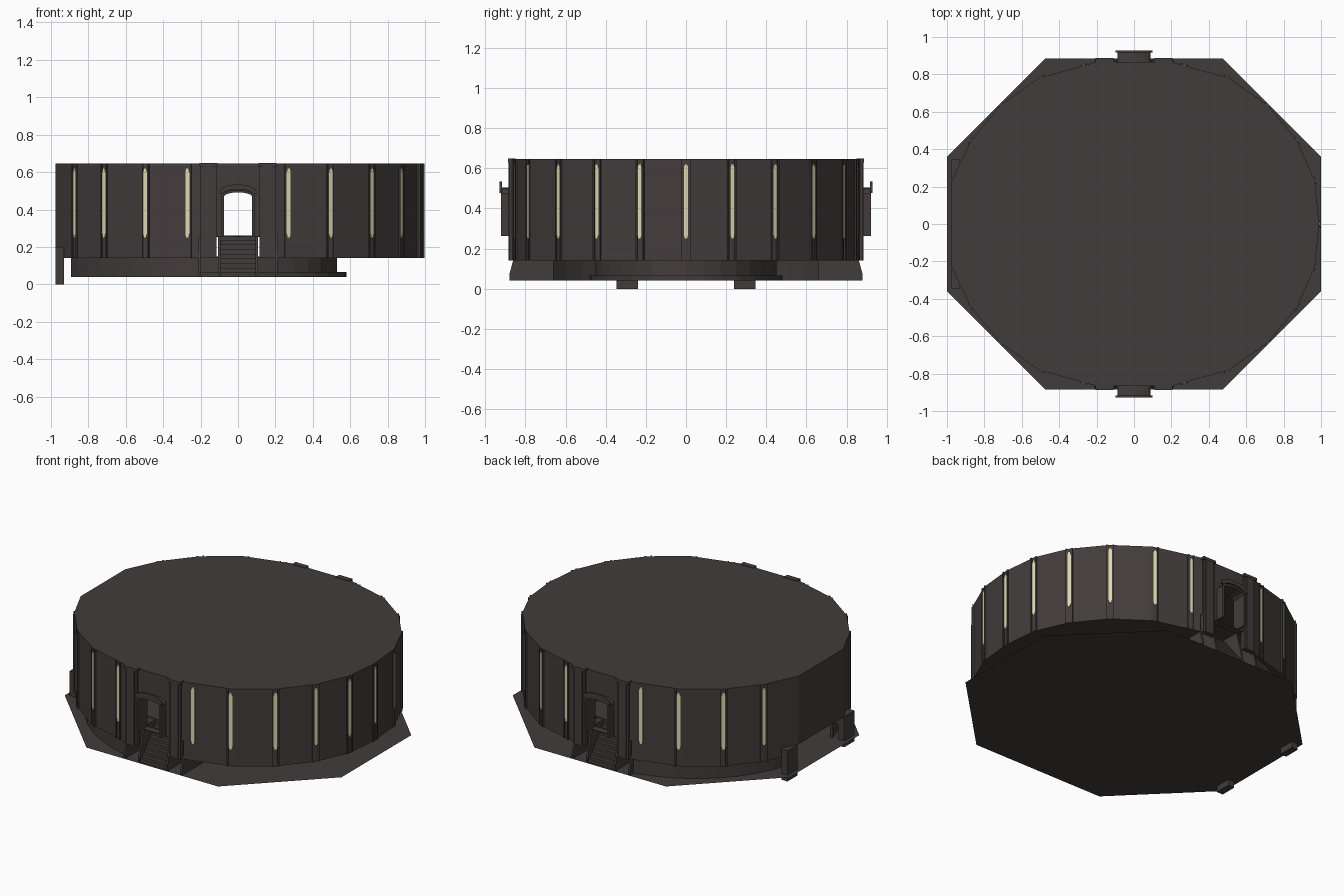
import bpy, bmesh, math
from mathutils import Matrix, Vector

if "Cube" in bpy.data.objects:
    bpy.data.objects.remove(bpy.data.objects["Cube"])

def mat(name, c):
    m = bpy.data.materials.new(name)
    m.diffuse_color = (*c, 1)
    m.use_nodes = True
    m.node_tree.nodes["Principled BSDF"].inputs["Base Color"].default_value = m.diffuse_color
    return m

STONE = mat("dark stone", (0.055, 0.046, 0.045))
GLOW = mat("pale window glow", (0.72, 0.70, 0.44))

def finish(name, bm, m=STONE):
    bmesh.ops.recalc_face_normals(bm, faces=bm.faces)
    me = bpy.data.meshes.new(name)
    bm.to_mesh(me)
    bm.free()
    ob = bpy.data.objects.new(name, me)
    bpy.context.collection.objects.link(ob)
    me.materials.append(m)
    return ob

def prism(name, pts, a, b, m=STONE, M=None):
    """Extrude a 2D outline from height a to b; M places it."""
    bm = bmesh.new()
    f = bm.faces.new([bm.verts.new((x, y, a)) for x, y in pts])
    if b != a:
        r = bmesh.ops.extrude_face_region(bm, geom=[f])
        vs = [v for v in r["geom"] if isinstance(v, bmesh.types.BMVert)]
        bmesh.ops.translate(bm, verts=vs, vec=(0, 0, b - a))
    if M:
        bm.transform(M)
    return finish(name, bm, m)

def box(name, x0, x1, y0, y1, z0, z1, m=STONE):
    return prism(name, [(x0, y0), (x1, y0), (x1, y1), (x0, y1)], z0, z1, m)

def ellipse(rx, ry, n, cx=0, cy=0):
    return [(cx + rx * math.cos(2 * math.pi * i / n),
             cy + ry * math.sin(2 * math.pi * i / n)) for i in range(n)]

def cut(ob, cutters):
    for c in cutters:
        md = ob.modifiers.new("cut", 'BOOLEAN')
        md.operation = 'DIFFERENCE'
        md.solver = 'EXACT'
        md.object = c
        c.hide_render = True
    bpy.context.view_layer.update()
    ev = ob.evaluated_get(bpy.context.evaluated_depsgraph_get())
    me = bpy.data.meshes.new_from_object(ev)
    ob.modifiers.clear()
    ob.data = me

# frames: outline (x, z) extruded along y
UPRIGHT = Matrix(((1, 0, 0, 0), (0, 0, 1, 0), (0, 1, 0, 0), (0, 0, 0, 1)))
# outline (y, z) extruded along x
SIDE = Matrix(((0, 0, 1, 0), (1, 0, 0, 0), (0, 1, 0, 0), (0, 0, 0, 1)))

BASE, LOW, TOP, SILL = 0.04, 0.14, 0.645, 0.262

# ground plate
half = [(0.475, -0.885), (1, -0.36), (1, 0.36), (0.475, 0.885)]
prism("ground_plate", half + [(-x, -y) for x, y in half], BASE, BASE)

# drum outline
q = [(0.2, 0.867), (0.51, 0.78), (0.72, 0.63), (0.875, 0.44), (0.967, 0.23)]
right = [(x, -y) for x, y in q] + [(0.99, 0)] + q[::-1]
left = [(-x, y) for x, y in q[:4]] + [(-0.975, 0.23), (-0.975, -0.23)] + [(-x, -y) for x, y in q[3::-1]]
outline = right + left

def arch(w, z0, spring, rise, n=6):
    pts = [(w, z0)]
    for i in range(n + 1):
        t = math.pi * i / n
        pts.append((w * math.cos(t), spring + rise * math.sin(t)))
    return pts + [(-w, z0)]

drum = prism("drum_wall_and_roof", outline, LOW, TOP)
skirt_arc = [math.radians(90 + 7.5 * i) for i in range(25)]
skirt = prism("lower_wall",
              [(0.93 * math.cos(t), 0.865 * math.sin(t)) for t in skirt_arc] +
              [(0.91 * math.cos(t), 0.845 * math.sin(t)) for t in skirt_arc[::-1]], BASE, LOW)
hollow = prism("hollow_cutter", [(x * 0.95, y * 0.95) for x, y in outline], LOW + 0.01, TOP - 0.01)
doors = prism("door_cutter", arch(0.078, SILL, 0.47, 0.025), -1.1, 1.1, M=UPRIGHT)
gate = box("gate_cutter", -1.1, -0.85, -0.24, 0.24, -0.1, 0.2)
bays = [box("stair_cutter", -0.21, 0.21, *sorted((s * 0.7, s * 1.1)), -0.1, SILL - 0.005) for s in (-1, 1)]
cut(drum, [hollow, doors, gate] + bays)
cut(skirt, [gate] + bays)
for c in [hollow, doors, gate] + bays:
    bpy.data.objects.remove(c)

# inner floor, foundation and roof columns
prism("inner_floor", ellipse(0.85, 0.72, 24), SILL - 0.01, SILL)
prism("foundation_step", ellipse(0.58, 0.48, 32), BASE, 0.065)
prism("foundation_core", ellipse(0.53, 0.45, 32), 0.065, LOW)
for x, y in ((0.34, 0.5), (0.34, -0.5), (0.67, 0)):
    prism("roof_column", ellipse(0.075, 0.075, 20, x, y), LOW + 0.01, TOP - 0.005)

# gate jambs on the left side
for s in (-1, 1):
    box("gate_jamb", -0.975, -0.93, *sorted((s * 0.24, s * 0.345)), 0, 0.2)

# window slits with narrow flanking ribs
def window(x, y):
    n = Vector((x / 0.96, y / 0.757, 0)).normalized()
    u = Vector((-n.y, n.x, 0))
    M = Matrix(((u.x, 0, n.x, x), (u.y, 0, n.y, y), (0, 1, 0, 0), (0, 0, 0, 1)))
    w = 0.011
    prism("window_slit", [(-w, 0.27), (-w / 2, 0.25), (w / 2, 0.25), (w, 0.27),
                          (w, 0.60), (w / 2, 0.62), (-w / 2, 0.62), (-w, 0.60)],
          -0.004, 0.004, GLOW, M)
    for s in (-1, 1):
        a, b = sorted((s * 0.013, s * 0.022))
        prism("window_rib", [(a, LOW), (b, LOW), (b, TOP), (a, TOP)], -0.02, 0.006, STONE, M)

spots = [(0.27, 0.848), (0.495, 0.784), (0.715, 0.634), (0.872, 0.443)]
for sx in (-1, 1):
    for sy in (-1, 1):
        for x, y in spots:
            window(sx * x, sy * y)
for y in (-0.23, 0, 0.23):
    window(0.99 if y == 0 else 0.967, y)

# entrances at front and back
for s in (-1, 1):
    def span(a, b):
        return sorted((s * a, s * b))
    for sx in (-1, 1):
        # pilasters beside the door
        box("door_pilaster", *sorted((sx * 0.115, sx * 0.2)), *span(0.85, 0.878), LOW, TOP)
        box("pilaster_strip", *sorted((sx * 0.13, sx * 0.185)), *span(0.87, 0.885), LOW, TOP - 0.01)
        box("pilaster_cap", *sorted((sx * 0.11, sx * 0.205)), *span(0.85, 0.887), TOP - 0.015, TOP + 0.003)
        # stair cheeks
        for x in (0.1, 0.205):
            prism("stair_cheek", [(s * 0.66, BASE), (s * 0.88, BASE), (s * 0.88, 0.07),
                                  (s * 0.83, SILL - 0.005), (s * 0.66, SILL - 0.005)],
                  sx * x - 0.006, sx * x + 0.006, STONE, SIDE)
    # arched door surround and hood
    outer, inner = arch(0.088, SILL, 0.475, 0.03), arch(0.076, SILL, 0.468, 0.024)
    prism("door_surround", outer + inner[::-1], *span(0.85, 0.922), STONE, UPRIGHT)
    hood = arch(0.1, 0.485, 0.495, 0.04)
    under = arch(0.086, 0.485, 0.478, 0.03)
    prism("door_hood", hood + under[::-1], *span(0.916, 0.928), STONE, UPRIGHT)
    # steps
    n = 9
    for i in range(n):
        z = BASE + (SILL - BASE) * (i + 1) / n
        box("stair_step", -0.095, 0.095, *span(0.66, 0.87 - 0.02 * i), BASE, z - 0.001)
